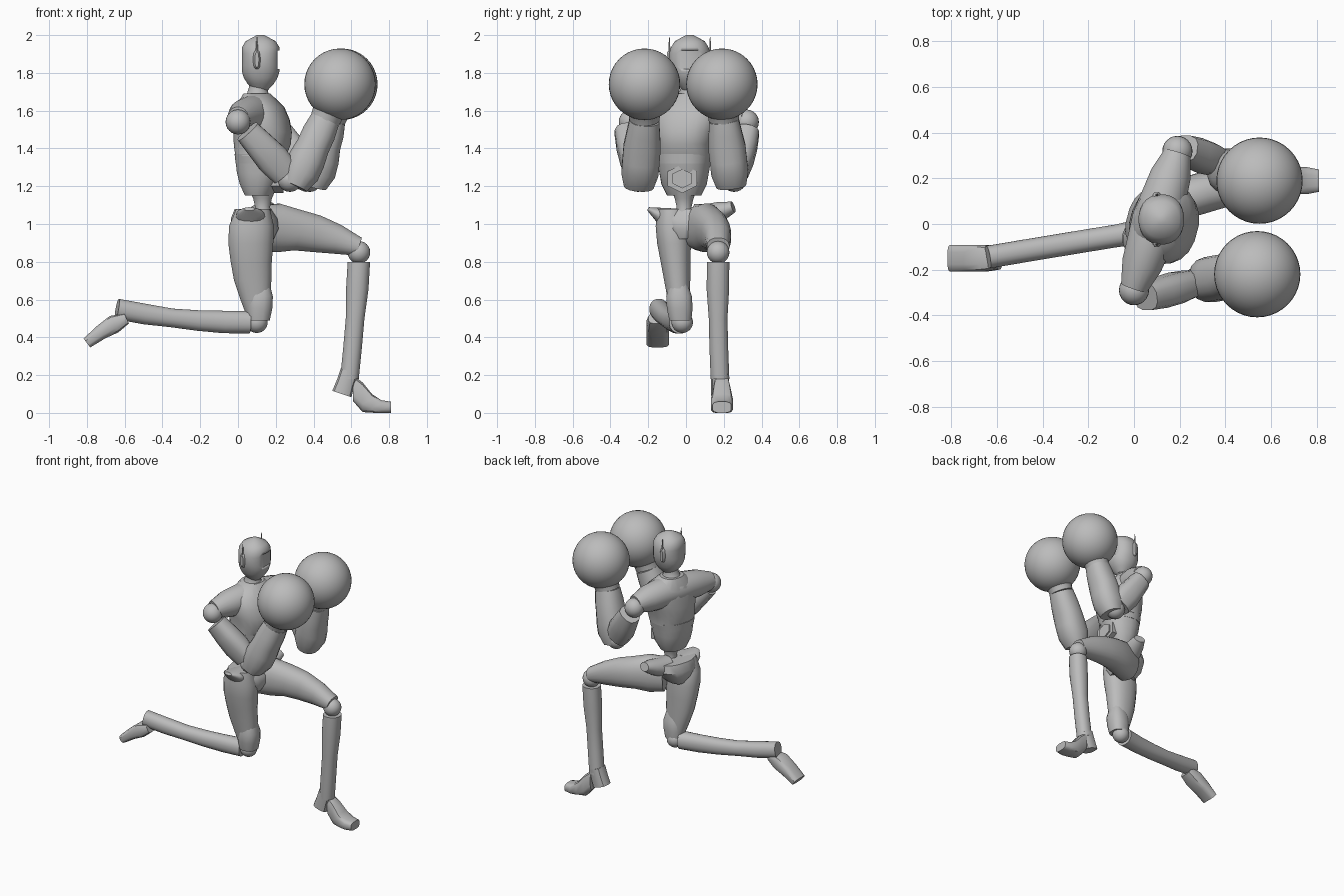
import bpy, bmesh, math
from mathutils import Vector, Matrix

if "Cube" in bpy.data.objects:
    bpy.data.objects.remove(bpy.data.objects["Cube"], do_unlink=True)

grey = bpy.data.materials.new("plain grey")
grey.use_nodes = True
grey.diffuse_color = (.5, .5, .5, 1)
grey.node_tree.nodes["Principled BSDF"].inputs["Base Color"].default_value = grey.diffuse_color

UP = Vector((0, 0, 1))
ACROSS = Vector((0, 1, 0))
FORWARD = Vector((1, 0, 0))
TURNED = Vector((.27, 1, 0))


def finish(name, bm):
    """Turn a bmesh into a grey, smooth-shaded object."""
    bmesh.ops.recalc_face_normals(bm, faces=bm.faces)
    mesh = bpy.data.meshes.new(name)
    bm.to_mesh(mesh)
    bm.free()
    mesh.materials.append(grey)
    part = bpy.data.objects.new(name, mesh)
    bpy.context.collection.objects.link(part)
    bpy.ops.object.select_all(action='DESELECT')
    part.select_set(True)
    bpy.context.view_layer.objects.active = part
    bpy.ops.object.shade_smooth_by_angle(angle=math.radians(38))
    return part


def along(path, t):
    """Point on a straight line, or on the parabola through three points."""
    points = [Vector(p) for p in path]
    if len(points) == 2:
        return points[0].lerp(points[1], t)
    start, middle, end = points
    return (start * (2 * t - 1) * (t - 1) + middle * 4 * t * (1 - t) + end * t * (2 * t - 1))


def sweep(name, path, widths, depths=None, side=ACROSS, normal=None, sides=20, power=1.0):
    """Skin evenly spaced rounded sections along a path."""
    bm = bmesh.new()
    last = len(widths) - 1
    centres = [along(path, i / last) for i in range(last + 1)]
    rings = []
    for i, (width, depth) in enumerate(zip(widths, depths or widths)):
        tangent = normal or (centres[min(i + 1, last)] - centres[max(i - 1, 0)]).normalized()
        u = (side - tangent * side.dot(tangent)).normalized()
        v = u.cross(tangent)
        ring = []
        for k in range(sides):
            angle = math.tau * (k + .5) / sides
            c, s = (math.copysign(abs(f) ** power, f) for f in (math.cos(angle), math.sin(angle)))
            ring.append(bm.verts.new(centres[i] + u * c * width + v * s * depth))
        rings.append(ring)
    for lower, upper in zip(rings, rings[1:]):
        for k in range(sides):
            bm.faces.new((lower[k - 1], lower[k], upper[k], upper[k - 1]))
    bm.faces.new(rings[0])
    bm.faces.new(rings[-1])
    return finish(name, bm)


def ball(name, centre, radius, segments=24):
    bm = bmesh.new()
    bmesh.ops.create_uvsphere(bm, u_segments=segments, v_segments=segments // 2, radius=radius,
                              matrix=Matrix.Translation(centre))
    return finish(name, bm)


# Head with a shallow visor slot, ear pods and antennae
head = sweep("head", [(.12, .02, 1.71), (.12, .02, 2)],
             [.04, .07, .09, .1, .11, .11, .11, .1, .08, .02],
             [.04, .07, .09, .1, .1, .1, .1, .1, .08, .02], sides=24, power=.9)
cutter = sweep("visor_cutter", [(.21, .02, 1.87), (.3, .02, 1.87)], [.09, .09], [.07, .07], sides=4)
cutter.hide_render = True
cutter.hide_set(True)
slot = head.modifiers.new("visor slot", 'BOOLEAN')
slot.object = cutter
slot.solver = 'EXACT'
sweep("neck", [(.1, .02, 1.64), (.11, .02, 1.76)], [.09, .06, .05, .05], normal=UP)
for label, sign in (("left", 1), ("right", -1)):
    inner = Vector((.1, .02 + sign * .08, 1.87))
    outer = inner + ACROSS * sign * .04
    sweep(label + "_ear_pod", [inner, outer], [.05, .05, .05, .04], [.02, .02, .02, .01],
          side=UP, power=.75)
    base = inner.lerp(outer, .7)
    sweep(label + "_antenna", [base, base + UP * .12], [.01, .002], sides=6)

# Torso, turned a little at the shoulders
torso = dict(side=TURNED, normal=UP, power=.85)
sweep("chest", [(.12, -.01, 1.36), (.13, 0, 1.52), (.1, .02, 1.69)],
      [.15, .15, .17, .18, .17, .08], [.13, .15, .15, .14, .12, .07], **torso)
sweep("shoulders", [(0, -.28, 1.56), (.1, .02, 1.58), (.19, .31, 1.56)],
      [.06, .09, .1, .11, .1, .09, .06], side=UP)
sweep("waist_band", [(.12, -.01, 1.32), (.12, -.01, 1.37)], [.14, .15], [.13, .135], **torso)
sweep("abdomen", [(.11, -.01, 1.15), (.12, -.01, 1.33)],
      [.09, .12, .13, .14], [.07, .1, .12, .13], **torso)
for name, radius, front in (("belly_plate", .09, .24), ("belly_plate_centre", .06, .25)):
    sweep(name, [(.17, -.02, 1.24), (front, -.02, 1.24)], [radius] * 2, [radius * .85] * 2, sides=6)
sweep("spine_joint", [(.13, -.01, 1), (.13, -.01, 1.18)], [.06, .05, .04, .05, .07], normal=UP)

# Pelvis with flared hips
sweep("pelvis", [(.1, 0, .92), (.08, .01, 1.08)], [.05, .11, .15, .14], [.09, .12, .12, .09], **torso)
sweep("right_hip_flare", [(.07, -.08, 1.02), (.06, -.2, 1.08)],
      [.07, .05, .03, .01], [.07, .08, .07, .03], side=UP)
sweep("left_hip_flare", [(.12, .07, 1.03), (.16, .25, 1.09)],
      [.08, .06, .05, .03], [.08, .07, .06, .04], side=UP)

# Arms: shoulder, upper arm, elbow, forearm, cuff and round glove
arms = {
    "right": [(0, -.29, 1.54), (.05, -.32, 1.49), (.25, -.26, 1.27),
              (.3, -.25, 1.2), (.46, -.22, 1.55), (.54, -.22, 1.74)],
    "left": [(.19, .32, 1.54), (.22, .33, 1.49), (.36, .27, 1.27),
             (.4, .24, 1.2), (.49, .2, 1.55), (.55, .19, 1.74)],
}
for label, joints in arms.items():
    shoulder, start, elbow, low, wrist, hand = map(Vector, joints)
    ball(label + "_shoulder_ball", shoulder, .066)
    sweep(label + "_upper_arm", [start, elbow], [.06, .07, .07, .06], [.07, .08, .09, .08],
          sides=12, power=.75)
    ball(label + "_elbow", elbow.lerp(low, .5), .065)
    sweep(label + "_forearm", [low, wrist], [.08, .1, .1, .1, .09, .08], [.07, .1, .1, .09, .09, .08],
          sides=16, power=.85)
    sweep(label + "_glove_cuff", [wrist, wrist.lerp(hand, .4)], [.08, .085, .1])
    ball(label + "_glove", hand, .189, 40)

# Rear leg, kneeling back
sweep("right_thigh", [(.08, -.08, 1.08), (.07, -.055, .8), (.11, -.03, .5)],
      [.07, .09, .09, .08, .07, .06, .05], [.09, .12, .12, .11, .1, .08, .06], normal=UP, power=.9)
sweep("right_knee_guard", [(.11, -.03, .49), (.12, -.04, .68)], [.06, .07, .07, .05],
      normal=UP, sides=12, power=.8)
ball("right_knee", (.1, -.02, .48), .057)
sweep("right_shin", [(.06, -.03, .48), (-.28, -.085, .495), (-.64, -.145, .55)],
      [.06, .05, .05, .05, .05, .05], [.06, .06, .055, .05, .055, .055], power=.9)
sweep("right_foot", [(-.59, -.15, .5), (-.69, -.15, .45), (-.8, -.15, .37)],
      [.05, .06, .06, .06], [.03, .05, .04, .03], sides=12, power=.6)

# Leading leg, planted
sweep("left_thigh", [(.12, .07, .98), (.36, .15, .96), (.64, .17, .88)],
      [.09, .09, .09, .08, .07, .06], [.12, .13, .11, .1, .08, .05], power=.9)
ball("left_knee", (.64, .17, .85), .06)
sweep("left_shin", [(.64, .17, .8), (.62, .17, .5), (.59, .18, .18)],
      [.06, .06, .05, .05, .05], [.06, .06, .05, .05, .05], normal=UP, power=.9)
sweep("left_heel", [(.59, .18, .22), (.55, .18, .1)], [.05, .05, .05], [.05, .05, .055],
      sides=12, power=.7)
sweep("left_foot", [(.61, .19, .13), (.71, .19, .05), (.81, .19, .03)],
      [.04, .05, .06, .06, .05], [.07, .08, .05, .035, .03], normal=FORWARD, sides=12, power=.6)
